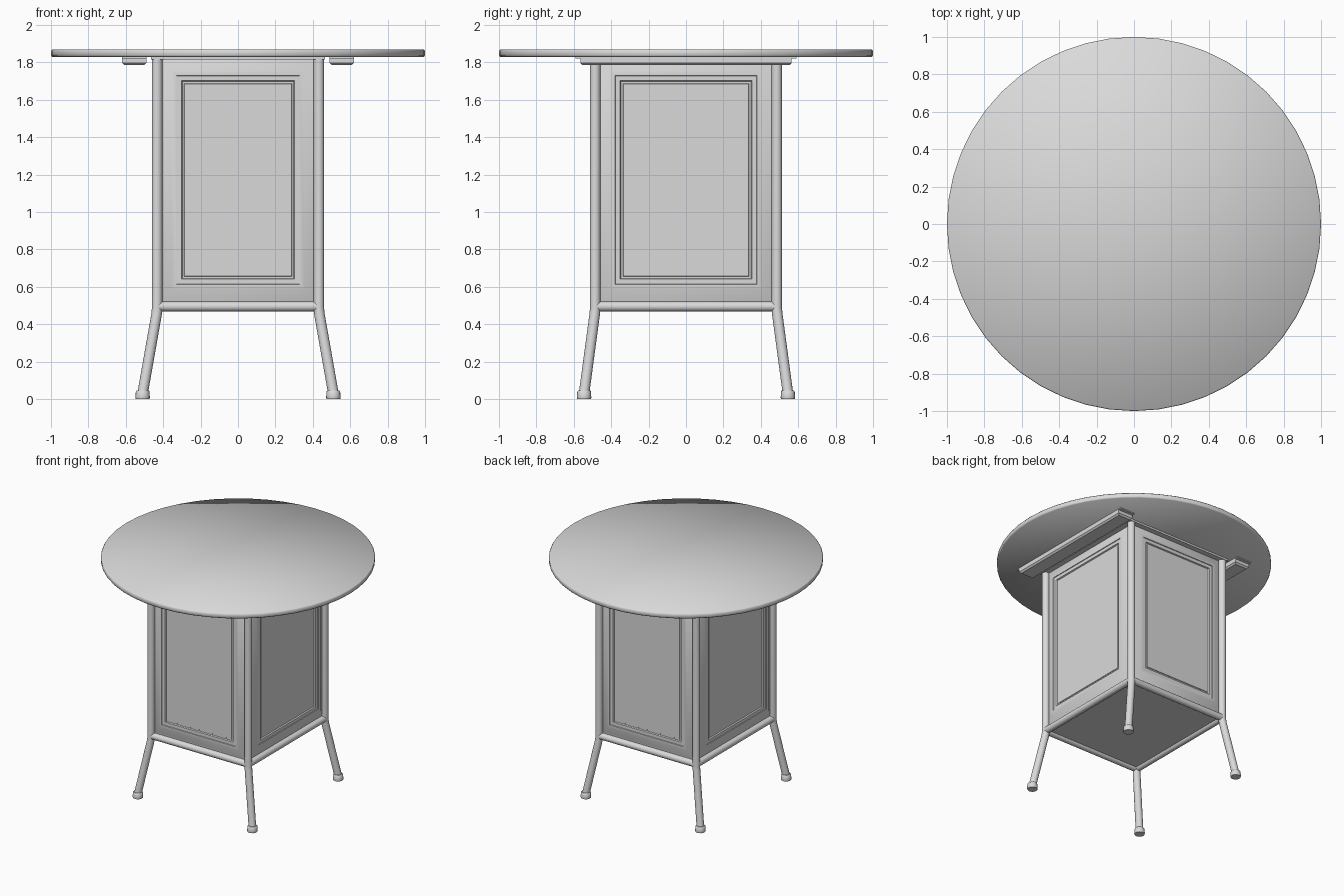
import bpy, bmesh, math
from mathutils import Vector

if "Cube" in bpy.data.objects:
    bpy.data.objects.remove(bpy.data.objects["Cube"])

mat = bpy.data.materials.new("light grey")
mat.diffuse_color = (0.7, 0.7, 0.7, 1)
mat.use_nodes = True
mat.node_tree.nodes["Principled BSDF"].inputs["Base Color"].default_value = mat.diffuse_color


def finish(name, bm, angle=40):
    bmesh.ops.recalc_face_normals(bm, faces=bm.faces)
    me = bpy.data.meshes.new(name)
    bm.to_mesh(me)
    bm.free()
    ob = bpy.data.objects.new(name, me)
    bpy.context.collection.objects.link(ob)
    me.materials.append(mat)
    bpy.ops.object.select_all(action='DESELECT')
    ob.select_set(True)
    bpy.context.view_layer.objects.active = ob
    if angle is None:
        bpy.ops.object.shade_smooth()
    else:
        bpy.ops.object.shade_smooth_by_angle(angle=math.radians(angle))
    return ob


def lathe(name, profile, n, cx=0, cy=0, angle=40):
    """Turned part; the profile starts and ends on the axis."""
    bm = bmesh.new()
    rings = []
    for r, z in profile:
        if r == 0:
            rings.append([bm.verts.new((cx, cy, z))] * n)
        else:
            rings.append([bm.verts.new((cx + r * math.cos(2 * math.pi * i / n),
                                        cy + r * math.sin(2 * math.pi * i / n), z)) for i in range(n)])
    for a, b in zip(rings, rings[1:]):
        for i in range(n):
            j = (i + 1) % n
            bm.faces.new(list(dict.fromkeys((a[i], a[j], b[j], b[i]))))
    return finish(name, bm, angle)


def tube(name, pts, r, n=16):
    """Round bar through the points, with mitred bends."""
    bm = bmesh.new()
    pts = [Vector(p) for p in pts]
    d0 = (pts[1] - pts[0]).normalized()
    u = d0.orthogonal().normalized()
    v = d0.cross(u)
    rings = []
    for k, p in enumerate(pts):
        a = (pts[min(k + 1, len(pts) - 1)] - p).normalized()
        b = (p - pts[max(k - 1, 0)]).normalized()
        t = (a + b).normalized()
        ring = []
        for i in range(n):
            w = 2 * math.pi * i / n
            o = (u * math.cos(w) + v * math.sin(w)) * r
            ring.append(bm.verts.new(p + o - d0 * (o.dot(t) / d0.dot(t))))
        rings.append(ring)
    for a, b in zip(rings, rings[1:]):
        for i in range(n):
            j = (i + 1) % n
            bm.faces.new((a[i], a[j], b[j], b[i]))
    bm.faces.new(rings[0])
    bm.faces.new(rings[-1])
    return finish(name, bm)


def box(name, x0, x1, y0, y1, z0, z1, taper=0):
    """Box whose underside is drawn in by the taper."""
    bm = bmesh.new()
    rows = []
    for z, t in ((z0, taper), (z0 + taper, 0), (z1, 0)) if taper else ((z0, 0), (z1, 0)):
        rows.append([bm.verts.new(p) for p in ((x0 + t, y0 + t, z), (x1 - t, y0 + t, z),
                                               (x1 - t, y1 - t, z), (x0 + t, y1 - t, z))])
    for a, b in zip(rows, rows[1:]):
        for i in range(4):
            j = (i + 1) % 4
            bm.faces.new((a[i], a[j], b[j], b[i]))
    bm.faces.new(rows[0])
    bm.faces.new(rows[-1])
    return finish(name, bm, 20)


def panel(name, half, depth, turn):
    """Raised and moulded side panel: nested rectangles (inset, relief)."""
    bm = bmesh.new()
    steps = ((0, 0), (.065, .03), (.09, .03), (.092, .025), (.118, .025),
             (.122, .015), (.132, .015), (.135, .02))
    z0, z1 = 0.523, 1.82
    c, s = round(math.cos(turn)), round(math.sin(turn))
    rows = []
    for i, r in steps:
        w, y = half - i, -(depth + r)
        rows.append([bm.verts.new((x * c - y * s, x * s + y * c, z)) for x, z in
                     ((-w, z0 + i), (w, z0 + i), (w, z1 - i), (-w, z1 - i))])
    for a, b in zip(rows, rows[1:]):
        for i in range(4):
            j = (i + 1) % 4
            bm.faces.new((a[i], a[j], b[j], b[i]))
    bm.faces.new(rows[-1])
    ob = finish(name, bm, 35)
    # face outwards
    if ob.data.polygons[-1].normal.dot(Vector((s, -c, 0))) < 0:
        ob.data.flip_normals()
    return ob


# Round top, softly shaded all over
lathe("table_top", [(0, 1.87), (0.994, 1.87), (1.0, 1.862), (1.0, 1.838), (0.994, 1.83), (0, 1.83)],
      48, angle=None)

# Cabinet body: four panels, floor and top frame
for k, nm in enumerate(("front", "right", "back", "left")):
    half, depth = ((.42, .47), (.47, .42))[k % 2]
    panel(nm + "_panel", half, depth, k * math.pi / 2)
box("cabinet_floor", -.42, .42, -.47, .47, .49, .525)
box("top_frame", -.465, .465, -.515, .515, 1.815, 1.832)

# Legs with splayed lower ends, and feet
LX, LY = 0.432, 0.485
for sx, xn in ((-1, "left"), (1, "right")):
    for sy, yn in ((-1, "front"), (1, "back")):
        tube(f"{yn}_{xn}_leg", [(sx * .51, sy * .545, .03), (sx * (LX + .003), sy * (LY + .003), .455),
                                (sx * LX, sy * LY, .49), (sx * LX, sy * LY, 1.83)], 0.028)
        lathe(f"{yn}_{xn}_foot", [(0, 0), (.037, 0), (.039, .008), (.036, .042), (.031, .047), (0, .047)],
              16, sx * .51, sy * .545)

# Lower rails between the legs
for s, a, b in ((-1, "front", "left"), (1, "back", "right")):
    tube(a + "_rail", [(-LX, s * LY, .495), (LX, s * LY, .495)], 0.026)
    tube(b + "_rail", [(s * LX, -LY, .495), (s * LX, LY, .495)], 0.026)

# Support bars under the top
for s, nm in ((-1, "left"), (1, "right")):
    x0, x1 = sorted((s * .49, s * .62))
    box(nm + "_support_bar", x0, x1, -.565, .565, 1.785, 1.832, 0.012)
    box(nm + "_support_flange", x0, x1, -.59, .59, 1.822, 1.832)
